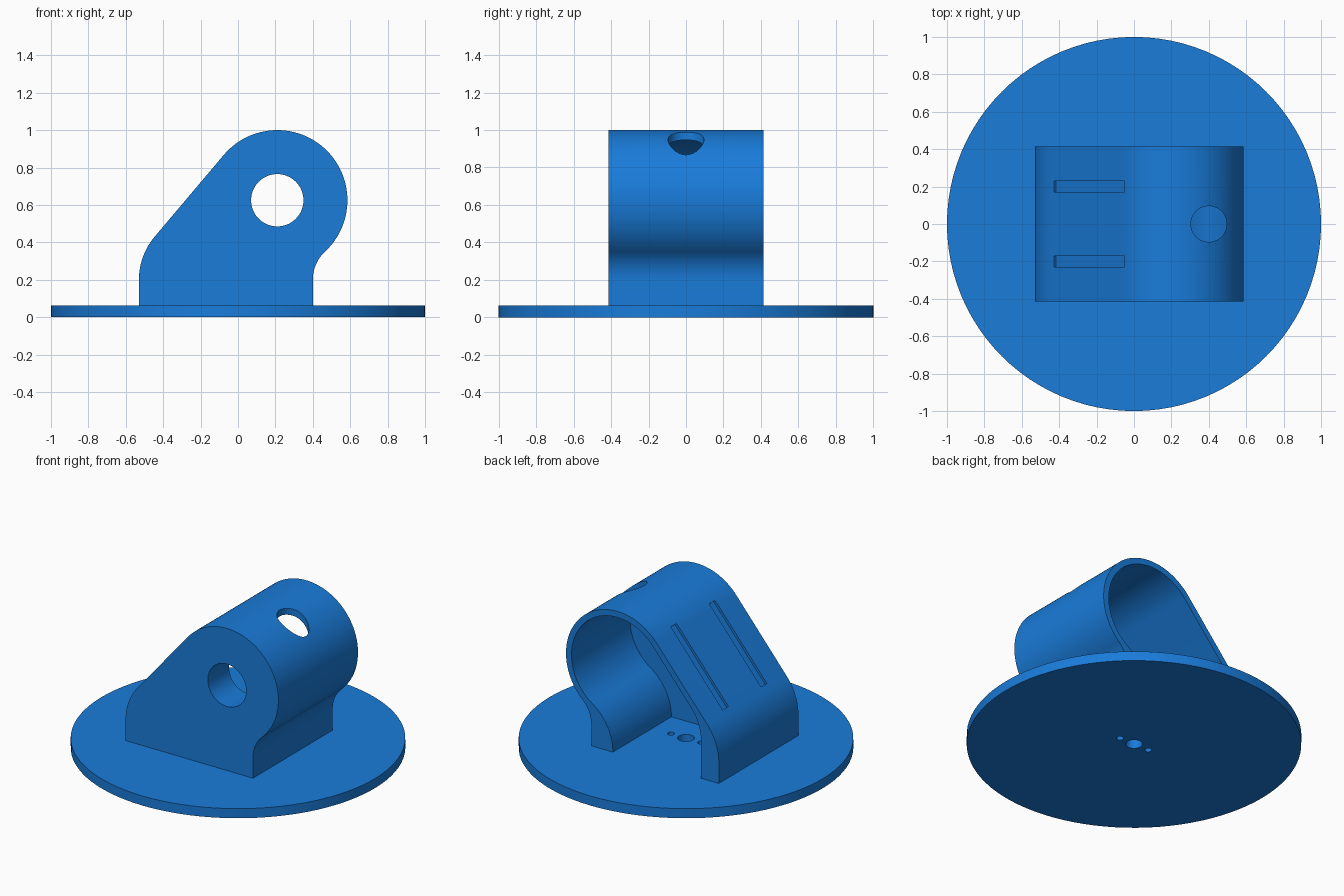
import bpy, bmesh, math
from mathutils import Matrix, Vector

if "Cube" in bpy.data.objects:
    bpy.data.objects.remove(bpy.data.objects["Cube"])

BASE_T = 0.063          # base plate thickness
CX, CZ = 0.21, 0.625    # barrel axis
SLOPE = math.radians(49.8)


def finish(name, bm):
    bmesh.ops.recalc_face_normals(bm, faces=bm.faces)
    me = bpy.data.meshes.new(name)
    bm.to_mesh(me)
    bm.free()
    ob = bpy.data.objects.new(name, me)
    bpy.context.collection.objects.link(ob)
    return ob


def extrude_profile(name, pts, y0, y1):
    """Extrude a closed x-z outline along y."""
    bm = bmesh.new()
    f = bm.faces.new([bm.verts.new((x, y0, z)) for x, z in pts])
    r = bmesh.ops.extrude_face_region(bm, geom=[f])
    verts = [v for v in r["geom"] if isinstance(v, bmesh.types.BMVert)]
    bmesh.ops.translate(bm, verts=verts, vec=(0, y1 - y0, 0))
    return finish(name, bm)


def cylinder(name, radius, depth, loc, axis='Z', segs=64):
    bm = bmesh.new()
    rot = Matrix.Rotation(math.pi / 2, 4, 'X') if axis == 'Y' else Matrix()
    bmesh.ops.create_cone(bm, cap_ends=True, segments=segs, radius1=radius,
                          radius2=radius, depth=depth,
                          matrix=Matrix.Translation(loc) @ rot)
    return finish(name, bm)


def box(name, size, matrix):
    bm = bmesh.new()
    bmesh.ops.create_cube(bm, size=1, matrix=matrix @ Matrix.Diagonal((*size, 1)))
    return finish(name, bm)


def cut(ob, cutters):
    """Subtract the cutters from ob, then remove them."""
    for c in cutters:
        m = ob.modifiers.new("cut", 'BOOLEAN')
        m.operation, m.solver, m.object = 'DIFFERENCE', 'EXACT', c
    bpy.context.view_layer.update()
    dg = bpy.context.evaluated_depsgraph_get()
    me = bpy.data.meshes.new_from_object(ob.evaluated_get(dg))
    ob.modifiers.clear()
    ob.data = me
    for c in cutters:
        bpy.data.objects.remove(c)


def arc(cx, cz, r, a0, a1, n):
    return [(cx + r * math.cos(a0 + (a1 - a0) * i / n),
             cz + r * math.sin(a0 + (a1 - a0) * i / n)) for i in range(n + 1)]


def outline(r, xl, rl, xr, z_foot, zb):
    """Teardrop outline: left foot, slope, barrel arc, concave right foot."""
    slope_n = SLOPE + math.pi / 2
    # left corner arc tangent to x = xl and to the slope
    nx, nz = math.cos(slope_n), math.sin(slope_n)
    lx = xl + rl
    lz = CZ + (r - rl - (lx - CX) * nx) / nz
    # right fillet tangent to x = xr and to the barrel
    dx, dz = xr - CX, CZ - z_foot
    R = (dx * dx + dz * dz - r * r) / (2 * (r - dx))
    a = math.atan2(-dz, dx + R)
    return ([(xl, zb)] + arc(lx, lz, rl, math.pi, slope_n, 12)
            + arc(CX, CZ, r, slope_n, a, 56)
            + arc(xr + R, z_foot, R, a + math.pi, math.pi, 14)[1:]
            + [(xr, zb)])


# Round base plate with a centre hole and two small side holes
base = cylinder("base_plate", 1, BASE_T, (0, 0, BASE_T / 2), segs=96)
cut(base, [cylinder("hole", r, 0.3, (x, 0, 0), segs=32)
           for x, r in ((0, 0.05), (0.11, 0.021), (-0.11, 0.021))])

# Housing, hollowed from the open back
housing = extrude_profile("housing", outline(0.375, -0.53, 0.36, 0.40, 0.2, 0.05),
                          -0.415, 0.415)
cutters = [
    extrude_profile("cavity", outline(0.335, -0.40, 0.30, 0.243, 0.063, -0.1), -0.195, 0.6),
    cylinder("front_hole", 0.14, 0.5, (CX, -0.4, CZ), 'Y'),
    cylinder("top_hole", 0.096, 0.5, (0.4, 0, 1.0)),
]
# Two shallow grooves along the slope
n = Vector((-math.sin(SLOPE), 0, math.cos(SLOPE)))
start = Vector((CX, 0, CZ)) + n * 0.375
mid = start + Vector((math.cos(SLOPE), 0, math.sin(SLOPE))) * ((-0.24 - start.x) / math.cos(SLOPE))
for y in (-0.2, 0.2):
    mat = Matrix.Translation(mid + Vector((0, y, 0))) @ Matrix.Rotation(-SLOPE, 4, 'Y')
    cutters.append(box("groove", (0.585, 0.06, 0.032), mat))
cut(housing, cutters)

# Shared blue colour and smooth shading with sharp edges kept
blue = bpy.data.materials.new("blue")
blue.diffuse_color = (0.01, 0.2, 0.7, 1)
blue.use_nodes = True
blue.node_tree.nodes["Principled BSDF"].inputs["Base Color"].default_value = blue.diffuse_color
for ob in (base, housing):
    ob.data.materials.clear()
    ob.data.materials.append(blue)
    bpy.ops.object.select_all(action='DESELECT')
    ob.select_set(True)
    bpy.context.view_layer.objects.active = ob
    bpy.ops.object.shade_smooth_by_angle(angle=math.radians(30))
